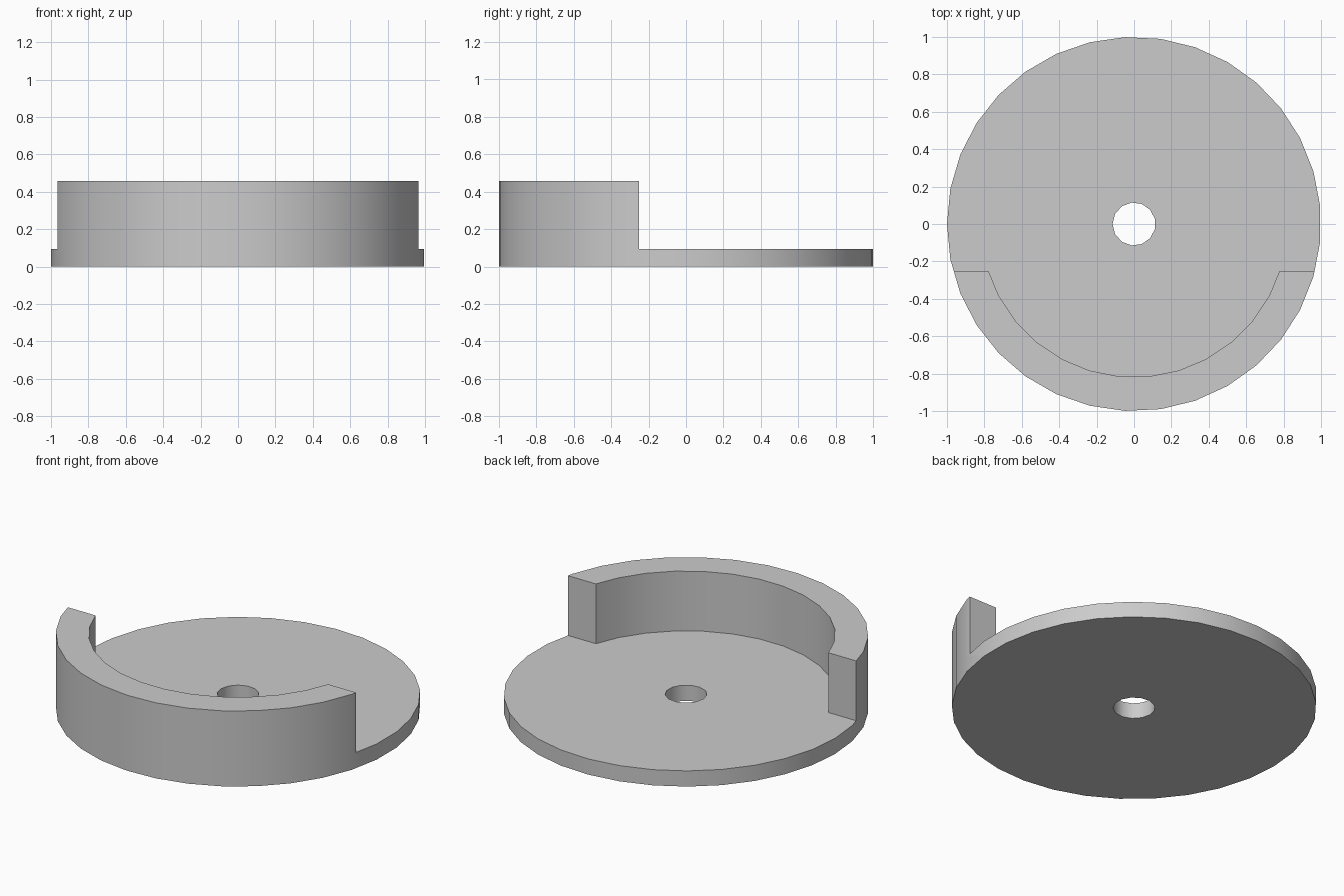
import bpy, bmesh, math

cube = bpy.data.objects.get("Cube")
if cube:
    bpy.data.objects.remove(cube, do_unlink=True)

PLATE_TOP, WALL_TOP, CUT_Y = 0.095, 0.457, -0.25


def ring(radius, sides, turn=0.0):
    """Regular polygon, counter-clockwise from the -x side."""
    angles = [math.pi + 2 * math.pi * (i + turn) / sides for i in range(sides)]
    return [(radius * math.cos(a), radius * math.sin(a)) for a in angles]


def split(points):
    """Split a ring at CUT_Y: lower arc left to right, upper arc right to left."""
    before, lower, after = [], [], []
    for p, q in zip(points, points[1:] + points[:1]):
        if p[1] < CUT_Y:
            lower.append(p)
        else:
            (after if lower else before).append(p)
        if (p[1] < CUT_Y) != (q[1] < CUT_Y):
            t = (CUT_Y - p[1]) / (q[1] - p[1])
            lower.append((p[0] + t * (q[0] - p[0]), CUT_Y))
    return lower, after + before


def extrude(bm, faces, height):
    """Raise faces and return the raised ones."""
    geom = bmesh.ops.extrude_face_region(bm, geom=faces)["geom"]
    verts = [g for g in geom if isinstance(g, bmesh.types.BMVert)]
    bmesh.ops.translate(bm, verts=verts, vec=(0, 0, height))
    return [g for g in geom if isinstance(g, bmesh.types.BMFace)]


bm = bmesh.new()


def add_verts(points):
    return [bm.verts.new((x, y, 0)) for x, y in points]


def loop_edges(verts):
    pairs = zip(verts, verts[1:] + verts[:1])
    return [bm.edges.get(p) or bm.edges.new(p) for p in pairs]


# Outlines: round plate, inner face of the wall, centre hole
outer_low, outer_high = map(add_verts, split(ring(1.0, 33)))
inner = add_verts(split(ring(0.819, 32, 0.5))[0])
hole = add_verts(ring(0.115, 13))

# Flat footprint: wall region and the rest of the plate around the hole
wall = bm.faces.new(outer_low + inner[::-1])
wall.material_index = 0
rim = [outer_low[-1]] + outer_high + [outer_low[0]] + inner
bmesh.ops.triangle_fill(bm, edges=loop_edges(rim) + loop_edges(hole),
                        use_beauty=True)
bmesh.ops.recalc_face_normals(bm, faces=bm.faces[:])

# Raise the plate, then the curved wall on it
wall_x = inner[0].co.x
tops = extrude(bm, bm.faces[:], PLATE_TOP)
wall_top = max(tops, key=lambda f: len(f.verts))
extrude(bm, [wall_top], WALL_TOP - PLATE_TOP)

# Merge coplanar faces so the wall runs smoothly into the plate rim
bmesh.ops.dissolve_limit(bm, angle_limit=math.radians(0.5),
                         verts=bm.verts[:], edges=bm.edges[:])
bmesh.ops.recalc_face_normals(bm, faces=bm.faces[:])

mesh = bpy.data.meshes.new("plate_with_curved_wall")
bm.to_mesh(mesh)
bm.free()
plate = bpy.data.objects.new("plate_with_curved_wall", mesh)
bpy.context.collection.objects.link(plate)

# Single light grey
grey = bpy.data.materials.new("light_grey")
grey.use_nodes = True
colour = (0.6, 0.6, 0.6, 1)
grey.diffuse_color = colour
grey.node_tree.nodes["Principled BSDF"].inputs["Base Color"].default_value = colour
mesh.materials.append(grey)

bpy.ops.object.select_all(action="DESELECT")
plate.select_set(True)
bpy.context.view_layer.objects.active = plate
bpy.ops.object.shade_smooth_by_angle(angle=math.radians(30))
